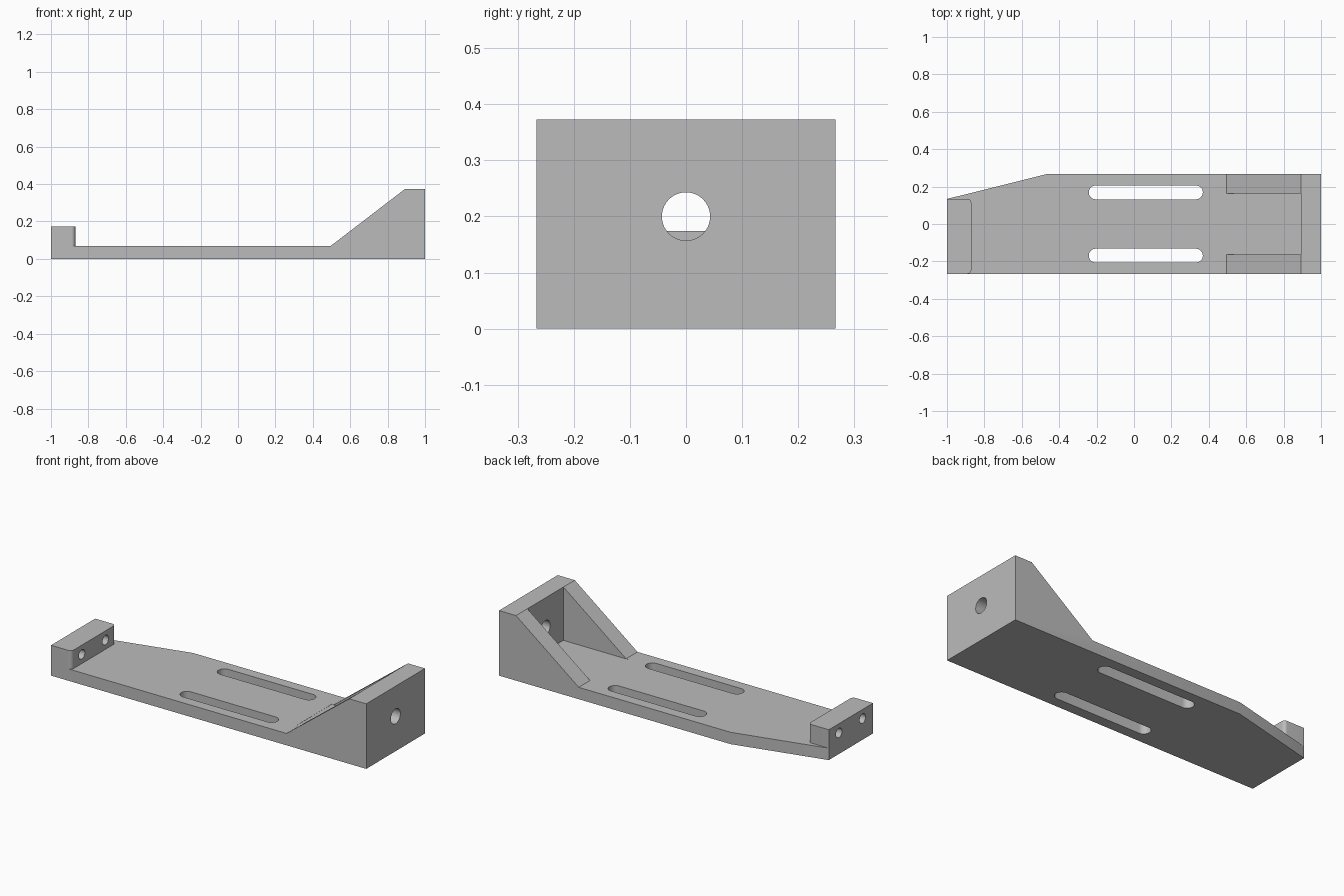
import bpy, bmesh, math
from mathutils import Matrix

cube = bpy.data.objects.get("Cube")
if cube:
    bpy.data.objects.remove(cube, do_unlink=True)

grey = bpy.data.materials.new("plain grey")
grey.use_nodes = True
grey.diffuse_color = (0.5, 0.5, 0.5, 1)
grey.node_tree.nodes["Principled BSDF"].inputs["Base Color"].default_value = (0.5, 0.5, 0.5, 1)

HALF = 0.266      # half width
PLATE = 0.068     # plate thickness
BLOCK_Y = 0.134   # back edge of the small end block
X_AXIS, Y_AXIS, Z_AXIS = "X", "Y", "Z"


def prism(name, outline, low, high, axis=Z_AXIS):
    """Extrude a closed outline from low to high; outline is (x,y), (x,z) or (y,z)."""
    place = {Z_AXIS: lambda a, b: (a, b, low),
             Y_AXIS: lambda a, b: (a, low, b),
             X_AXIS: lambda a, b: (low, a, b)}[axis]
    step = [high - low if axis == k else 0 for k in "XYZ"]
    bm = bmesh.new()
    face = bm.faces.new([bm.verts.new(place(a, b)) for a, b in outline])
    grown = bmesh.ops.extrude_face_region(bm, geom=[face])["geom"]
    moved = [g for g in grown if isinstance(g, bmesh.types.BMVert)]
    bmesh.ops.translate(bm, verts=moved, vec=step)
    bmesh.ops.recalc_face_normals(bm, faces=bm.faces)
    mesh = bpy.data.meshes.new(name)
    bm.to_mesh(mesh)
    bm.free()
    mesh.materials.append(grey)
    obj = bpy.data.objects.new(name, mesh)
    bpy.context.collection.objects.link(obj)
    return obj


def arc(cx, cy, r, start, end, n):
    return [(cx + r * math.cos(t), cy + r * math.sin(t))
            for t in (math.radians(start + (end - start) * i / n) for i in range(n + 1))]


def circle(cx, cy, r):
    return arc(cx, cy, r, 0, 360, 40)[:-1]


def combine(target, tool, operation):
    mod = target.modifiers.new(operation, "BOOLEAN")
    mod.operation, mod.solver, mod.object = operation, "EXACT", tool
    bpy.context.view_layer.objects.active = target
    bpy.ops.object.modifier_apply(modifier=mod.name)
    bpy.data.objects.remove(tool, do_unlink=True)


# Plate, tall end wall and gusset slope as one side profile
bracket = prism("mounting_bracket",
                [(-1, 0), (1, 0), (1, 0.373), (0.892, 0.373), (0.494, PLATE), (-1, PLATE)],
                -HALF, HALF, Y_AXIS)

# Pocket between the two side ribs
combine(bracket, prism("rib_pocket", [(0.48, -0.163), (0.892, -0.163), (0.892, 0.163), (0.48, 0.163)],
                       PLATE - 0.0008, 0.6), "DIFFERENCE")

# Tapered back corner
combine(bracket, prism("corner_taper", [(-1.2, BLOCK_Y - 0.2 * 0.132 / 0.53), (-0.47, HALF),
                                        (-0.47, 0.5), (-1.2, 0.5)], -0.1, 0.5), "DIFFERENCE")

# Small end block with rounded inner corners
r = 0.02
block = [(-1, -HALF)] + arc(-0.87 - r, -HALF + r, r, -90, 0, 8) \
    + arc(-0.87 - r, BLOCK_Y - r, r, 0, 90, 8) + [(-1, BLOCK_Y)]
combine(bracket, prism("end_block", block, 0.03, 0.174), "UNION")

# Long slots through the plate
for side in (-1, 1):
    y, r = side * 0.169, 0.037
    slot = arc(0.368 - r, y, r, -90, 90, 16) + arc(-0.242 + r, y, r, 90, 270, 16)
    combine(bracket, prism("slot", slot, -0.1, 0.2), "DIFFERENCE")

# Holes: one in the tall wall, two in the end block
combine(bracket, prism("wall_hole", circle(0, 0.2, 0.043), 0.8, 1.1, X_AXIS), "DIFFERENCE")
for y in (0.042, -0.172):
    combine(bracket, prism("block_hole", circle(y, 0.121, 0.027), -1.1, -0.8, X_AXIS), "DIFFERENCE")

bpy.ops.object.select_all(action="DESELECT")
bracket.select_set(True)
bpy.context.view_layer.objects.active = bracket
bpy.ops.object.shade_smooth_by_angle(angle=math.radians(30))
